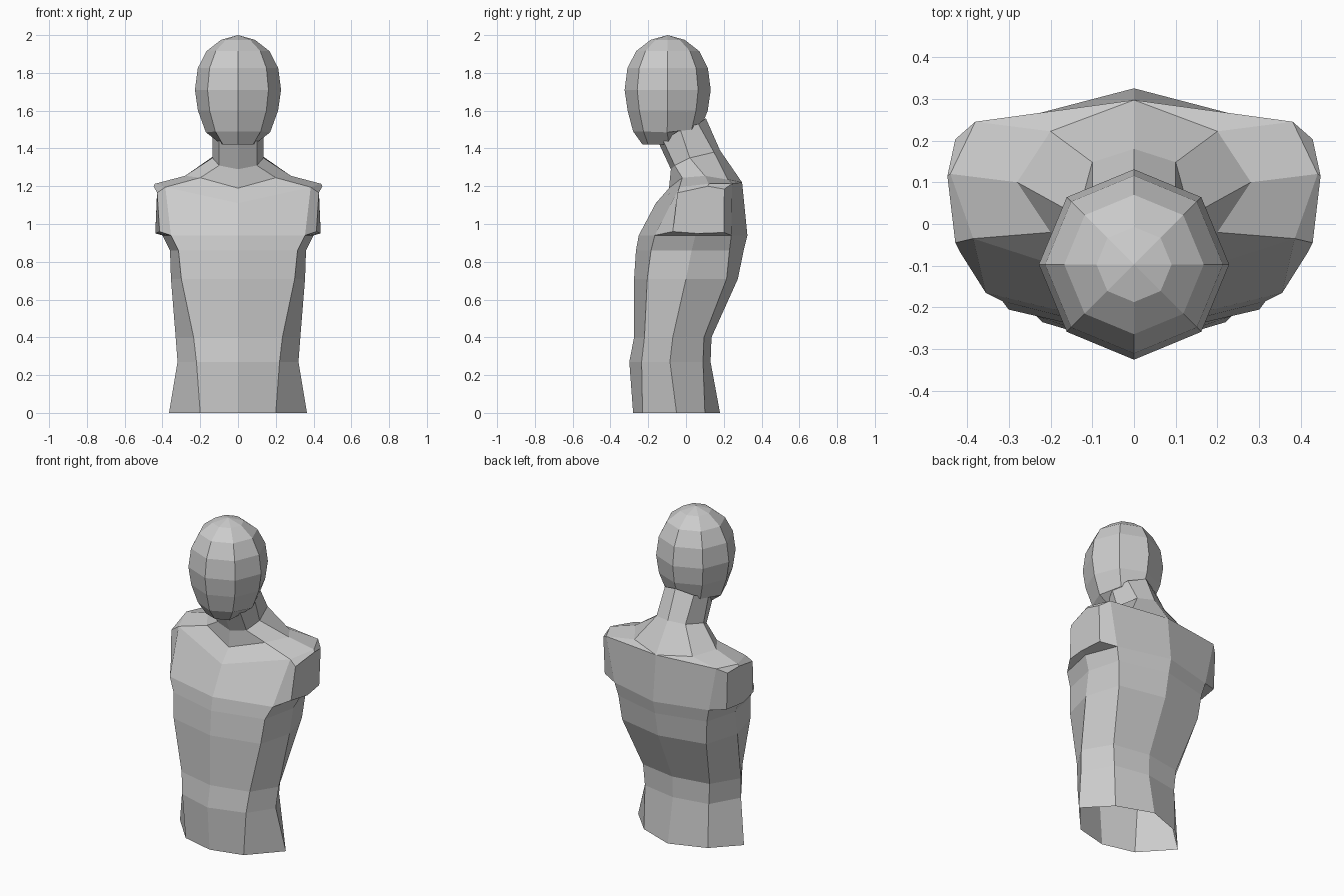
import bpy, bmesh, math


def bridge(bm, a, b, skip=()):
    """Faces between two rows of vertices."""
    for i in range(len(a) - 1):
        if i not in skip:
            bm.faces.new((a[i], a[i + 1], b[i + 1], b[i]))


def finish(bm, name, mirror=False):
    if mirror:
        geom = bm.verts[:] + bm.edges[:] + bm.faces[:]
        bmesh.ops.mirror(bm, geom=geom, axis='X', merge_dist=0.0005)
    bmesh.ops.remove_doubles(bm, verts=bm.verts, dist=0.001)
    bmesh.ops.recalc_face_normals(bm, faces=bm.faces)
    mesh = bpy.data.meshes.new(name)
    bm.to_mesh(mesh)
    bm.free()
    obj = bpy.data.objects.new(name, mesh)
    bpy.context.collection.objects.link(obj)
    return obj


# Torso: half rings from front centre to back centre
# z, front y, front corner, side, back corner, back y
waist = [
    (0.00, -0.28, (0.20, -0.23), (0.365, -0.05), (0.22, 0.10), 0.18),
    (0.27, -0.30, (0.22, -0.235), (0.32, -0.085), (0.22, 0.09), 0.13),
    (0.40, -0.275, (0.235, -0.22), (0.33, -0.07), (0.23, 0.095), 0.135),
    (0.71, -0.275, (0.30, -0.205), (0.355, 0.00), (0.29, 0.215), 0.275),
    (0.86, -0.265, (0.315, -0.185), (0.36, 0.03), (0.305, 0.23), 0.305),
    (0.94, -0.25, (0.355, -0.165), (0.40, 0.05), (0.325, 0.24), 0.325),
]
# Shoulder edge, collar, neck base, neck top
upper = [
    [(0, -0.16, 1.11), (0.385, -0.035, 1.195), (0.44, 0.12, 1.213), (0.38, 0.245, 1.215), (0, 0.297, 1.22)],
    [(0, -0.09, 1.19), (0.20, -0.02, 1.245), (0.28, 0.10, 1.255), (0.20, 0.222, 1.235), (0, 0.297, 1.22)],
    [(0, -0.08, 1.29), (0.10, -0.06, 1.31), (0.135, 0.02, 1.35), (0.10, 0.148, 1.38), (0, 0.18, 1.39)],
    [(0, -0.145, 1.43), (0.10, -0.12, 1.44), (0.135, -0.03, 1.50), (0.10, 0.065, 1.53), (0, 0.105, 1.56)],
]
bm = bmesh.new()
rings = [[(0, f, z)] + [(x, y, z) for x, y in (c, s, b)] + [(0, k, z)]
         for z, f, c, s, b, k in waist] + upper
rows = [[bm.verts.new(p) for p in r] for r in rings]
chest = len(waist) - 1
for i in range(len(rows) - 1):
    bridge(bm, rows[i], rows[i + 1], skip=(1, 2) if i == chest else ())

# Shoulder stump: bevelled cap over the arm opening
low, high = rows[chest], rows[chest + 1]
hole = [low[1], low[2], low[3], high[3], high[2], high[1]]
cap = [bm.verts.new(p) for p in (
    (0.415, -0.07, 0.96), (0.438, 0.06, 0.95), (0.42, 0.20, 0.955),
    (0.428, 0.203, 1.185), (0.447, 0.115, 1.20), (0.428, -0.045, 1.165))]
bridge(bm, hole + hole[:1], cap + cap[:1])
bm.faces.new(cap)
finish(bm, "torso", mirror=True)

# Head: eight-sided rings, then a chin ring that steps up at the back
bm = bmesh.new()
profile = [(0.09, 1.975), (0.167, 1.915), (0.213, 1.825), (0.228, 1.71), (0.212, 1.60), (0.17, 1.49)]
rows = []
for r, z in profile:
    ring = []
    for i in range(5):
        a = math.pi * i / 4
        ring.append(bm.verts.new((r * math.sin(a) if 0 < i < 4 else 0, -0.097 - r * math.cos(a), z)))
    rows.append(ring)
for v, y, z in zip(rows[-1], (-0.28, -0.225, -0.10, 0.03, 0.075), (1.49, 1.49, 1.485, 1.50, 1.50)):
    v.co.y, v.co.z = y, z
chin = [(0, -0.23, 1.42), (0.08, -0.20, 1.42), (0.085, -0.09, 1.42), (0.085, -0.03, 1.495), (0, 0.0, 1.50)]
rows.append([bm.verts.new(p) for p in chin])
for a, b in zip(rows, rows[1:]):
    bridge(bm, a, b)
crown = bm.verts.new((0, -0.097, 2.0))
under = bm.verts.new((0, -0.10, 1.42))
for i in range(4):
    bm.faces.new((crown, rows[0][i], rows[0][i + 1]))
    bm.faces.new((under, rows[-1][i + 1], rows[-1][i]))
finish(bm, "head", mirror=True)
